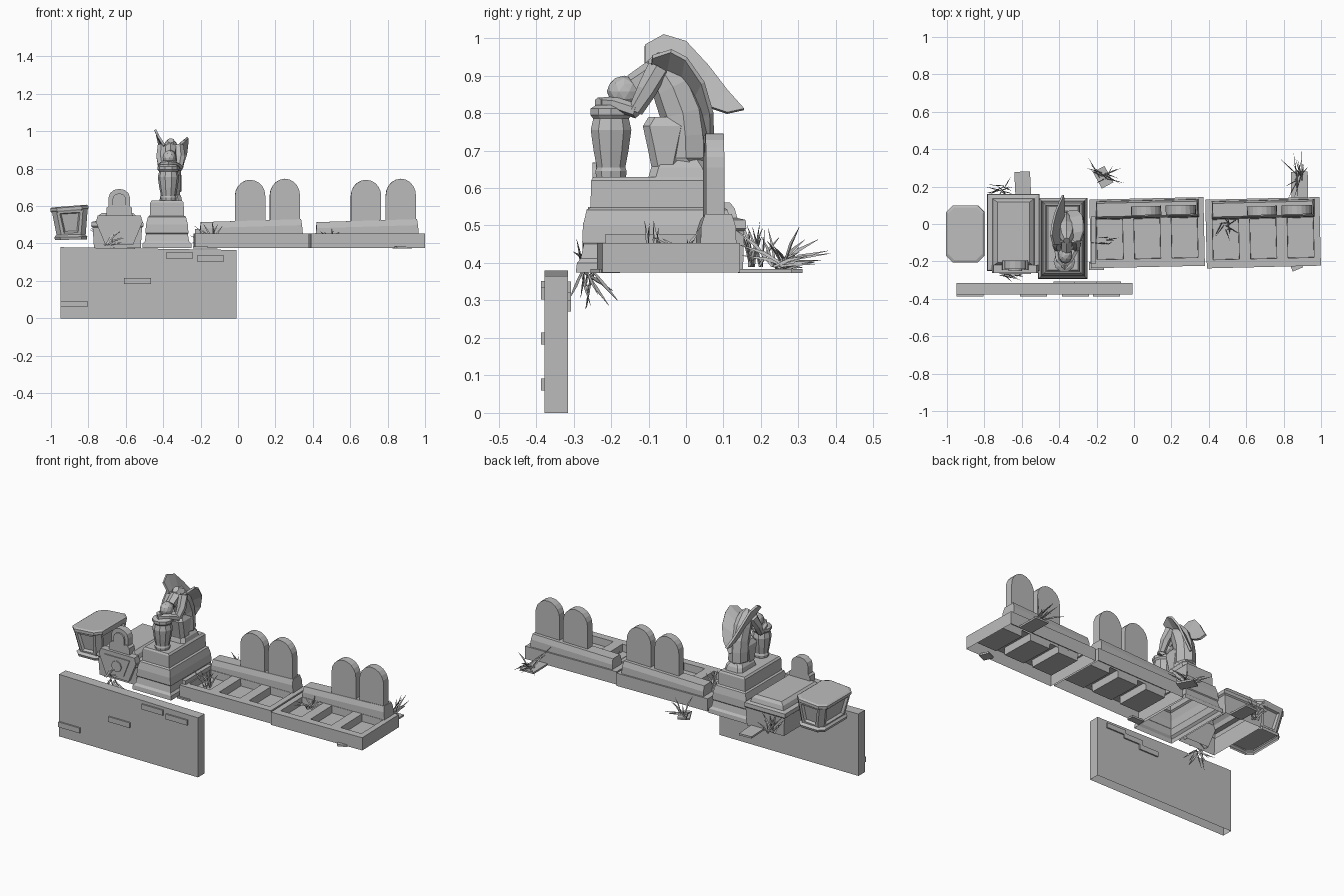
import bpy, bmesh, math, random
from mathutils import Vector, Matrix

random.seed(4)
if "Cube" in bpy.data.objects:
    bpy.data.objects.remove(bpy.data.objects["Cube"])

stone = bpy.data.materials.new("grey_stone")
stone.use_nodes = True
GREY = (0.5, 0.5, 0.5, 1)
stone.diffuse_color = GREY
stone.node_tree.nodes["Principled BSDF"].inputs["Base Color"].default_value = GREY


def finish(name, bm):
    bmesh.ops.recalc_face_normals(bm, faces=bm.faces)
    mesh = bpy.data.meshes.new(name)
    bm.to_mesh(mesh)
    bm.free()
    mesh.materials.append(stone)
    ob = bpy.data.objects.new(name, mesh)
    bpy.context.collection.objects.link(ob)
    return ob


def skin(bm, rings, first_cap=True):
    """Join rings of points into a closed loft."""
    loops = [[bm.verts.new(p) for p in ring] for ring in rings]
    n = len(loops[0])
    sides = [bm.faces.new((a[i], a[(i + 1) % n], b[(i + 1) % n], b[i]))
             for a, b in zip(loops, loops[1:]) for i in range(n)]
    if first_cap:
        bm.faces.new(loops[0])
    bm.faces.new(loops[-1])
    return sides


def outline(hx, hy, cut):
    if not cut:
        return [(-hx, -hy), (hx, -hy), (hx, hy), (-hx, hy)]
    pts = []
    for sx, sy in ((-1, -1), (1, -1), (1, 1), (-1, 1)):
        pair = [(sx * hx, sy * (hy - cut)), (sx * (hx - cut), sy * hy)]
        pts += pair if sx * sy > 0 else pair[::-1]
    return pts


def stack(name, x, y, rings, cut=0, panel=0, base=False):
    """Stepped hollow block from (z, half width, half depth) rings."""
    bm = bmesh.new()
    sides = skin(bm, [[(x + px, y + py, z) for px, py in outline(hx, hy, cut)]
                      for z, hx, hy in rings], base)
    if panel:
        bmesh.ops.recalc_face_normals(bm, faces=bm.faces)
        big = [f for f in sides if f.calc_area() > panel]
        bmesh.ops.inset_individual(bm, faces=big, thickness=0.022, depth=0)
        bmesh.ops.inset_individual(bm, faces=big, thickness=0.01, depth=-0.014)
    return finish(name, bm)


def box(name, x0, x1, y0, y1, z0, z1):
    hx, hy = (x1 - x0) / 2, (y1 - y0) / 2
    return stack(name, (x0 + x1) / 2, (y0 + y1) / 2, [(z0, hx, hy), (z1, hx, hy)], base=True)


def prism(name, profile, y0, y1):
    """Extrude an x-z profile along y, leaving its underside open."""
    bm = bmesh.new()
    sides = skin(bm, [[(x, y, z) for x, z in profile] for y in (y0, y1)])
    bmesh.ops.recalc_face_normals(bm, faces=bm.faces)
    bm.faces.remove(sides[0])
    return finish(name, bm)


def arch(x, half, z0, spring, top, steps=10):
    arc = [math.pi * i / steps for i in range(steps + 1)]
    return [(x - half, z0), (x + half, z0)] + [
        (x + half * math.cos(a), spring + (top - spring) * math.sin(a)) for a in arc]


def tube(bm, points, sides=6, flat=1.0):
    """Loft along (x, y, z, radius) points."""
    vs = [Vector(p[:3]) for p in points]
    rings = []
    for i, p in enumerate(points):
        d = vs[min(i + 1, len(vs) - 1)] - vs[max(i - 1, 0)]
        q = d.to_track_quat('Z', 'X')
        rings.append([vs[i] + q @ Vector((p[3] * math.cos(a), flat * p[3] * math.sin(a), 0))
                      for a in (math.tau * k / sides for k in range(sides))])
    skin(bm, rings)


def limb(name, points, sides=6, flat=1.0):
    bm = bmesh.new()
    tube(bm, points, sides, flat)
    return finish(name, bm)


def spin_about(ob, x, y, z, angle, axis):
    c = Vector((x, y, z))
    ob.data.transform(Matrix.Translation(c) @ Matrix.Rotation(angle, 4, axis)
                      @ Matrix.Translation(-c))


def plot_shell(x0):
    """Hollow kerbed slab with three sunk beds."""
    xs = [0, 0.61]
    for k in range(3):
        xs += [0.035 + 0.2 * k, 0.175 + 0.2 * k]
    xs.sort()
    ys = [-0.23, -0.185, 0.03, 0.137]
    bm = bmesh.new()
    grid = [[bm.verts.new((x0 + x, y, 0.453)) for x in xs] for y in ys]
    beds = []
    for j in range(len(ys) - 1):
        for i in range(len(xs) - 1):
            f = bm.faces.new((grid[j][i], grid[j][i + 1], grid[j + 1][i + 1], grid[j + 1][i]))
            if j == 1 and i % 2:
                beds.append(f)
    rim = [e for e in bm.edges if e.is_boundary]
    bmesh.ops.inset_individual(bm, faces=beds, thickness=0.01, depth=-0.01)
    bmesh.ops.inset_individual(bm, faces=beds, thickness=0.002, depth=-0.045)
    skirt = bmesh.ops.extrude_edge_only(bm, edges=rim)["geom"]
    for v in skirt:
        if isinstance(v, bmesh.types.BMVert):
            v.co.z = 0.375
    return finish("plot_kerb", bm)


# retaining wall with a sloping top, and loose bricks on both faces
prism("retaining_wall", [(-0.95, 0), (-0.007, 0), (-0.007, 0.365), (-0.95, 0.38)], -0.378, -0.315)
for x, z in ((-0.95, 0.06), (-0.61, 0.183), (-0.385, 0.32), (-0.22, 0.303)):
    box("wall_brick", x, x + 0.145, -0.387, -0.37, z, z + 0.032)
for x, z in ((-0.2, 0.32), (-0.32, 0.3), (-0.43, 0.27)):
    box("back_wall_brick", x, x + 0.13, -0.33, -0.307, z, z + 0.03)

# two family plots: kerbed beds, rear ledge, two headstones each
for x0, turn in ((-0.235, 0.022), (0.385, 0.024)):
    ledge = stack("plot_ledge", x0 + 0.307, 0.08,
                  [(0.44, 0.275, 0.048), (0.49, 0.272, 0.046), (0.522, 0.268, 0.036)])
    spin_about(ledge, x0 + 0.307, 0, 0.5, -0.03, 'Y')
    parts = [plot_shell(x0), ledge]
    for k, top in ((0.302, 0.74), (0.488, 0.746)):
        parts.append(prism("headstone", arch(x0 + k, 0.081, 0.5, 0.655, top), 0.047, 0.096))
    for p in parts:
        spin_about(p, x0 + 0.305, -0.04, 0, turn, 'Z')
box("raised_side_kerb", -0.23, -0.205, -0.215, 0.04, 0.45, 0.477)

# stepped pedestal under the statue
stack("statue_pedestal", -0.38, -0.077, [
    (0.375, 0.132, 0.217), (0.4, 0.13, 0.214), (0.412, 0.118, 0.204), (0.45, 0.112, 0.196),
    (0.455, 0.115, 0.2), (0.5, 0.112, 0.198), (0.542, 0.102, 0.188), (0.548, 0.092, 0.178),
    (0.62, 0.089, 0.176), (0.63, 0.08, 0.17)])

# urn
ux, uy = -0.372, -0.2
limb("urn", [(ux, uy, z, r) for z, r in (
    (0.63, 0.042), (0.645, 0.044), (0.655, 0.04), (0.70, 0.049), (0.755, 0.057),
    (0.785, 0.05), (0.795, 0.058), (0.812, 0.058), (0.822, 0.04))], 10)

# kneeling robed figure leaning on the urn
sx = -0.36
limb("robe", [(sx, 0.0, 0.63, 0.06), (sx, 0.0, 0.68, 0.066), (sx, -0.002, 0.74, 0.066),
              (sx, -0.008, 0.80, 0.062), (sx, -0.035, 0.87, 0.058), (sx, -0.07, 0.925, 0.044),
              (sx, -0.09, 0.95, 0.02)], 8, 0.88)
stack("robe_hem", sx, -0.015, [(0.63, 0.06, 0.085), (0.655, 0.055, 0.078), (0.69, 0.03, 0.055)], 0.02)
stack("robe_lap", sx, -0.055, [(0.63, 0.048, 0.032), (0.70, 0.052, 0.046), (0.765, 0.054, 0.06),
                               (0.79, 0.038, 0.045)], 0.018)
limb("neck", [(sx, -0.07, 0.92, 0.034), (sx, -0.14, 0.875, 0.03)])
bm = bmesh.new()
bmesh.ops.create_icosphere(bm, subdivisions=2, radius=0.044, matrix=Matrix.Translation((
    ux + 0.005, -0.165, 0.858)) @ Matrix.Diagonal((0.85, 1.05, 0.95, 1)))
finish("bowed_head", bm)
for s in (-1, 1):
    limb("upper_arm", [(sx + s * 0.04, -0.075, 0.92, 0.03), (sx + s * 0.052, -0.105, 0.86, 0.027),
                       (sx + s * 0.048, -0.135, 0.805, 0.02)])
    limb("forearm", [(sx + s * 0.05, -0.13, 0.805, 0.02), (ux + s * 0.03, -0.19, 0.825, 0.018),
                     (ux - s * 0.01, -0.235, 0.828, 0.014)])


# swept wings, given as (x, y, z) outer and inner edges
def wing(name, outer, inner):
    bm = bmesh.new()
    a, b = [[bm.verts.new(p) for p in edge] for edge in (outer, inner)]
    for i in range(len(a) - 1):
        bm.faces.new((a[i], a[i + 1], b[i + 1], b[i]))
    mod = finish(name, bm).modifiers.new("thickness", 'SOLIDIFY')
    mod.thickness = 0.012
    mod.offset = 0


wing("left_wing",
     [(-0.285, -0.09, 0.95), (-0.268, -0.04, 0.966), (-0.268, 0, 0.945),
      (-0.275, 0.045, 0.88), (-0.3, 0.068, 0.8), (-0.34, 0.07, 0.735)],
     [(-0.335, -0.095, 0.91), (-0.335, -0.05, 0.91), (-0.34, -0.01, 0.89),
      (-0.345, 0.025, 0.84), (-0.35, 0.045, 0.79), (-0.36, 0.055, 0.74)])
wing("right_wing",
     [(-0.43, -0.11, 0.98), (-0.443, -0.06, 1.008), (-0.435, 0, 0.99),
      (-0.42, 0.06, 0.925), (-0.4, 0.11, 0.86), (-0.38, 0.155, 0.81)],
     [(-0.395, -0.11, 0.925), (-0.39, -0.07, 0.90), (-0.385, -0.02, 0.87),
      (-0.38, 0.025, 0.84), (-0.375, 0.065, 0.815), (-0.375, 0.11, 0.8)])

# chest tomb with a bevelled lid
tx = -0.645
stack("chest_tomb", tx, -0.045, [
    (0.375, 0.125, 0.197), (0.485, 0.132, 0.2), (0.492, 0.14, 0.206), (0.515, 0.138, 0.204),
    (0.52, 0.112, 0.182), (0.545, 0.104, 0.175), (0.562, 0.085, 0.162)])
hx = -0.635
prism("tomb_front", [(hx - 0.075, 0.395), (hx + 0.075, 0.395), (hx + 0.125, 0.515),
                     (hx + 0.115, 0.55), (hx - 0.115, 0.55), (hx - 0.125, 0.515)], -0.262, -0.22)
prism("tomb_front_panel", [(hx - 0.045, 0.42), (hx + 0.045, 0.42), (hx + 0.085, 0.525),
                           (hx - 0.085, 0.525)], -0.268, -0.25)
prism("tomb_medallion", [(hx + 0.034 * math.cos(math.tau * k / 8), 0.472 + 0.034 * math.sin(
    math.tau * k / 8)) for k in range(5, 13)], -0.275, -0.25)
prism("tomb_headstone_shoulder", [(hx - 0.07, 0.545), (hx + 0.07, 0.545), (hx + 0.068, 0.59),
                                  (hx + 0.05, 0.605), (hx - 0.05, 0.605), (hx - 0.068, 0.59)],
      -0.245, -0.195)
prism("tomb_headstone", arch(hx, 0.057, 0.56, 0.645, 0.692, 6), -0.24, -0.195)
prism("tomb_headstone_arch", arch(hx, 0.035, 0.6, 0.64, 0.668, 6), -0.25, -0.23)

# tilted ossuary box with chamfered lid and sunk panels
bx, by = -0.895, -0.053
ossuary = [
    stack("ossuary_base", bx, by, [(0.42, 0.085, 0.135), (0.435, 0.088, 0.14),
                                   (0.447, 0.078, 0.125)], 0.03),
    stack("ossuary_body", bx, by, [(0.44, 0.077, 0.124), (0.578, 0.096, 0.146)], 0.025, 0.01),
    stack("ossuary_lid", bx, by, [(0.572, 0.097, 0.148), (0.58, 0.102, 0.153),
                                  (0.594, 0.102, 0.153), (0.6, 0.092, 0.142)], 0.035)]
for p, tilt in zip(ossuary, (-0.02, -0.06, -0.08)):
    spin_about(p, bx, by, 0.5, tilt, 'Y')

# loose paving slabs
for x, y, hw, hd, turn in ((-0.595, 0.215, 0.042, 0.065, 0.05), (0.885, 0.21, 0.045, 0.07, 0.02),
                           (-0.165, 0.25, 0.035, 0.05, 0.5), (0.865, -0.215, 0.03, 0.03, 0.4),
                           (-0.2, -0.225, 0.04, 0.022, 0.0)):
    slab = box("paving_slab", x - hw, x + hw, y - hd, y + hd, 0.373, 0.384)
    spin_about(slab, x, y, 0, turn, 'Z')


# grass tufts: thin tapering blades bending outward, wandering by (x, y) spread
def tuft(name, x, y, z, count, length, lean, lift, wander=(0.7, 0.7)):
    bm = bmesh.new()
    for _ in range(count):
        d = Vector((lean[0] + random.uniform(-1, 1) * wander[0],
                    lean[1] + random.uniform(-1, 1) * wander[1],
                    lift + random.uniform(-0.2, 0.5))).normalized()
        size = length * random.uniform(0.6, 1.1)
        start = Vector((x + random.uniform(-0.02, 0.02), y + random.uniform(-0.02, 0.02), z))
        mid = start + d * size * 0.5
        tip = mid + (d + Vector((d.x, d.y, -0.4)) * 0.3) * size * 0.45
        tube(bm, [(*start, 0.004), (*mid, 0.006), (*tip, 0.0006)], 3, 0.5)
    return finish(name, bm)


tuft("grass_behind_tomb", -0.71, 0.185, 0.39, 14, 0.14, (-0.1, 0.1), 1.2, (0.9, 0.5))
tuft("grass_right_corner", 0.88, 0.25, 0.39, 14, 0.14, (-0.1, 0.4), 0.25, (0.3, 0.9))
tuft("grass_behind_plot", -0.17, 0.26, 0.385, 12, 0.12, (-0.1, 0.1), 0.2, (0.8, 0.5))
tuft("grass_tomb_front", -0.7, -0.26, 0.39, 12, 0.11, (0.6, -0.1), 0.3, (0.7, 0.3))
tuft("hanging_roots", -0.67, -0.265, 0.375, 12, 0.1, (0.2, 0.1), -0.8, (0.7, 0.4))
tuft("grass_far_bed", 0.49, -0.01, 0.42, 12, 0.08, (0, -0.2), 0.3)
tuft("grass_near_bed", -0.14, -0.09, 0.41, 8, 0.11, (0, 0), 0.9, (0.8, 0.1))
